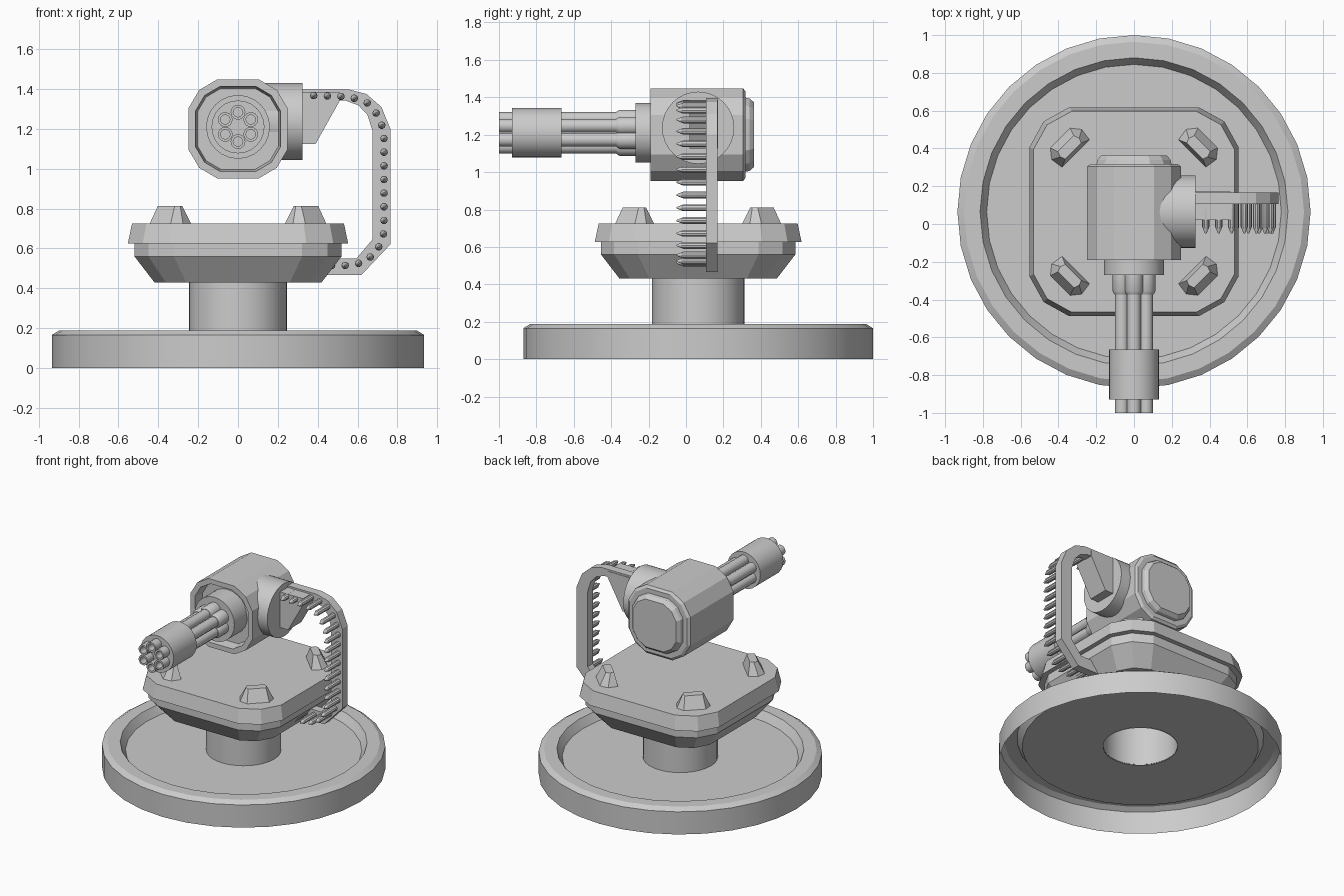
import bpy, bmesh
from math import sin, cos, pi, radians
from mathutils import Vector, Matrix

if "Cube" in bpy.data.objects:
    bpy.data.objects.remove(bpy.data.objects["Cube"])

CY = 0.065          # y of the turret's vertical axis
GZ = 1.21           # height of the barrel axis


def loft(name, rings, caps=(True, True), smooth=False):
    """Skin a list of equal-length point rings."""
    bm = bmesh.new()
    vs = [[bm.verts.new(p) for p in r] for r in rings]
    n = len(rings[0])
    for a, b in zip(vs, vs[1:]):
        for i in range(n):
            j = (i + 1) % n
            bm.faces.new((a[i], a[j], b[j], b[i]))
    if caps[0]:
        bm.faces.new(vs[0][::-1])
    if caps[1]:
        bm.faces.new(vs[-1])
    bmesh.ops.recalc_face_normals(bm, faces=bm.faces)
    me = bpy.data.meshes.new(name)
    bm.to_mesh(me)
    bm.free()
    ob = bpy.data.objects.new(name, me)
    bpy.context.collection.objects.link(ob)
    if smooth:
        bpy.ops.object.select_all(action='DESELECT')
        bpy.context.view_layer.objects.active = ob
        ob.select_set(True)
        bpy.ops.object.shade_smooth_by_angle(angle=radians(32))
    return ob


def lathe(name, profile, centre, axis='Z', n=24, caps=(True, True)):
    """Revolve (radius, position) pairs around an axis through centre."""
    rot = {'Z': Matrix(), 'Y': Matrix.Rotation(-pi / 2, 4, 'X'),
           'X': Matrix.Rotation(pi / 2, 4, 'Y')}[axis]
    c = Vector(centre)
    rings = [[c + rot @ Vector((r * cos(2 * pi * i / n), r * sin(2 * pi * i / n), h))
              for i in range(n)] for r, h in profile]
    return loft(name, rings, caps, True)


def rounded_square(h, flat, mid):
    """12-sided square: half width, half flat length, corner midpoint."""
    pts = []
    for k in range(4):
        m = Matrix.Rotation(k * pi / 2, 2)
        pts += [m @ Vector(p) for p in ((h, -flat), (h, flat), (mid, mid))]
    return pts


# dished base: open underneath, with a hole under the column
lathe("base_dish", [(.935, 0), (.935, .165), (.9, .187), (.815, .187), (.78, .13), (.245, .13)],
      (0, CY, 0), n=32, caps=(False, False))
lathe("column", [(.247, .125), (.247, .45)], (0, CY, 0), n=32, caps=(False, False))

# turntable: lower tapered hull and upper plate
def deck_ring(h, z, flat=.62, mid=.865):
    return [(p.x, p.y + CY, z) for p in rounded_square(h, h * flat, h * mid)]

loft("turntable_hull", [deck_ring(.42, .43), deck_ring(.52, .56), deck_ring(.52, .63)])
loft("turntable_plate", [deck_ring(.553, .625), deck_ring(.532, .725)])

# four wedge lugs on the plate, long side tangential
for k in range(4):
    m = Matrix.Translation((0, CY, 0)) @ Matrix.Rotation(pi / 4 + k * pi / 2, 4, 'Z')
    low = [(.435, -.105), (.435, .105), (.505, .115), (.555, .075), (.555, -.075), (.505, -.115)]
    top = [(.455, -.06), (.455, .06), (.48, .07), (.51, .06), (.51, -.06), (.48, -.07)]
    loft("deck_lug_%d" % k, [[m @ Vector((x, y, z)) for x, y in pts]
                             for pts, z in ((low, .72), (top, .812))])

# gun housing: recessed front, stepped rear cap
shape = rounded_square(.248, .105, .195)
loft("gun_housing", [[(p.x * s, y, 1.2 + p.y * s) for p in shape] for s, y in
     ((.82, -.12), (.86, -.19), (1, -.19), (1, .305), (.93, .318), (.8, .318), (.78, .34), (.7, .363))])

# barrel cluster
lathe("barrel_collar", [(.16, -.27), (.16, -.11)], (0, 0, GZ), 'Y')
lathe("barrel_core", [(.06, -.36), (.06, -.26)], (0, 0, GZ), 'Y', 12)
lathe("barrel_clamp", [(.133, -.93), (.133, -.665)], (0, 0, GZ), 'Y')
for k in range(6):
    a = pi / 2 + k * pi / 3
    c = (.074 * cos(a), 0, GZ + .074 * sin(a))
    lathe("barrel_%d" % k, [(.024, -.94), (.024, -1), (.037, -1), (.037, -.26)], c, 'Y', 14)
    lathe("barrel_sleeve_%d" % k, [(.04, -.372), (.05, -.355), (.05, -.26)], c, 'Y', 14)

# side drum and feed wedge
lathe("side_drum", [(.193, .09), (.193, .325)], (0, CY, 1.237), 'X', 32)
wedge = [(.31, 1.125), (.39, 1.125), (.51, 1.34), (.51, 1.385), (.31, 1.385)]
loft("feed_wedge", [[(x, y, z) for x, z in wedge] for y in (.02, .172)])

# feed chute: band from drum round to turntable
outer = [(.32, 1.397), (.56, 1.397), (.645, 1.375), (.72, 1.31), (.765, 1.2), (.765, .62), (.62, .467), (.42, .467)]
inner = [(.32, 1.345), (.54, 1.342), (.605, 1.318), (.65, 1.27), (.675, 1.19), (.675, .645), (.595, .55), (.42, .55)]
loft("feed_chute", [[(o[0], .107, o[1]), (i[0], .107, i[1]), (i[0], .168, i[1]), (o[0], .168, o[1])]
                    for o, i in zip(outer, inner)])

# rounds spaced evenly along the chute
path = [Vector(p) for p in ((.38, 1.367), (.56, 1.362), (.65, 1.33), (.71, 1.26), (.733, 1.18),
                            (.733, .68), (.7, .59), (.64, .535), (.57, .515), (.43, .513))]
step, left, count = .0685, 0.0, 0
for a, b in zip(path, path[1:]):
    length = (b - a).length
    while left <= length:
        p = a.lerp(b, left / length)
        lathe("round_%02d" % count, [(.004, -.05), (.019, -.015), (.019, .115)], (p.x, 0, p.y), 'Y', 10)
        count += 1
        left += step
    left -= length
